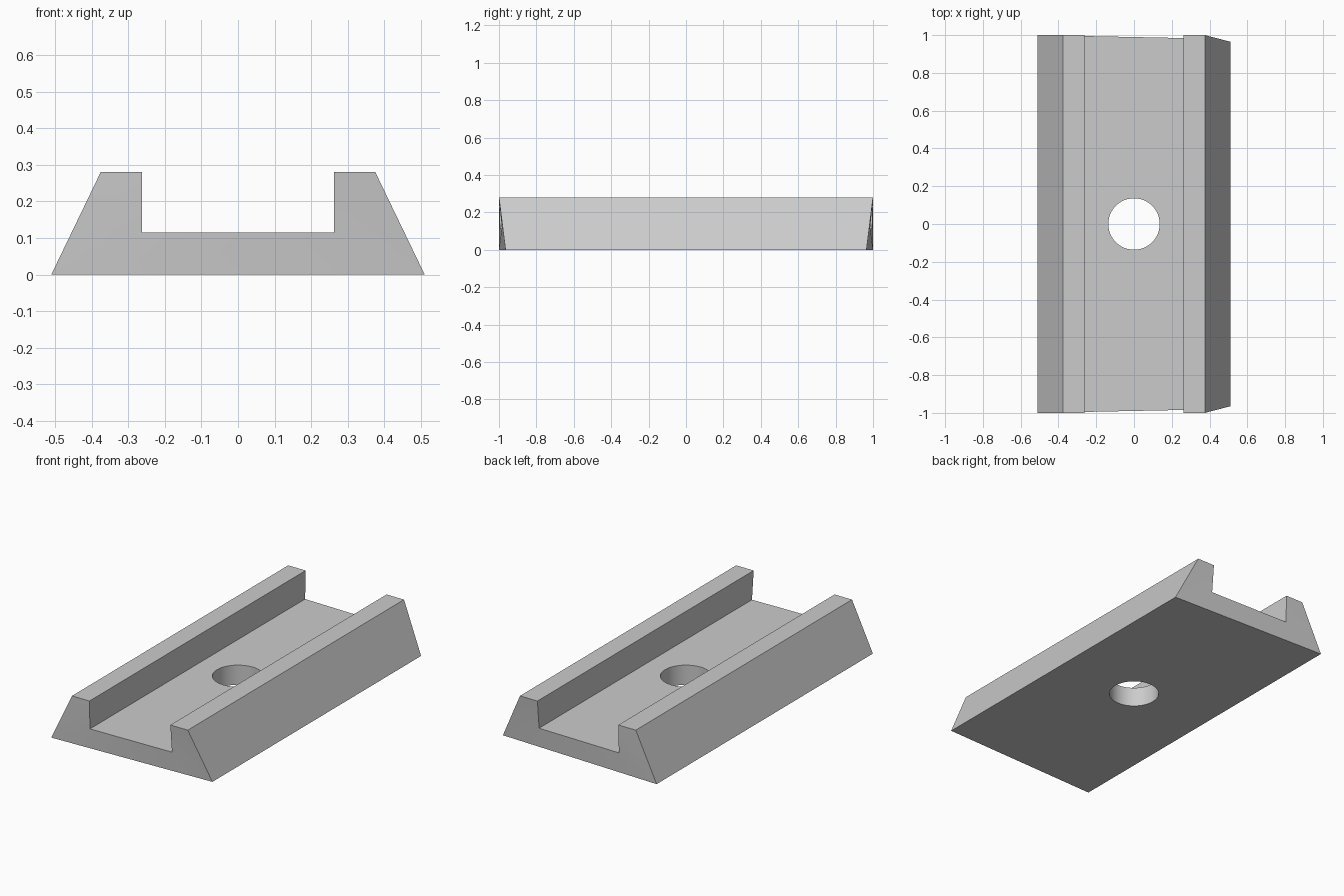
import bpy
import bmesh

cube = bpy.data.objects.get("Cube")
if cube:
    bpy.data.objects.remove(cube, do_unlink=True)

# Plain grey material
grey = bpy.data.materials.new("plain_grey")
grey.use_nodes = True
colour = (0.6, 0.6, 0.6, 1)
grey.diffuse_color = colour
grey.node_tree.nodes["Principled BSDF"].inputs["Base Color"].default_value = colour

HALF_WIDTH, HEIGHT, TAPER = 0.51, 0.28, 0.035
half = [(HALF_WIDTH, 0), (0.375, HEIGHT), (0.262, HEIGHT), (0.262, 0.115)]
profile = [(-x, z) for x, z in half] + half[::-1]


def end_y(x, z):
    """Half length: the ends draw in towards the lower left edge."""
    across = (x + HALF_WIDTH) / (2 * HALF_WIDTH)
    return 1 - TAPER * across * (1 - z / HEIGHT)


# Channel block: trapezoid with two rails, lofted between its slanted ends
bm = bmesh.new()
front, back = [[bm.verts.new((x, side * end_y(x, z), z)) for x, z in profile]
               for side in (-1, 1)]
count = len(profile)
for i in range(count):
    j = (i + 1) % count
    bm.faces.new((front[i], front[j], back[j], back[i]))
for ring in (front, back):
    for part in ((0, 1, 2, 3), (0, 3, 4, 7), (4, 5, 6, 7)):
        bm.faces.new([ring[k] for k in part])
bmesh.ops.recalc_face_normals(bm, faces=bm.faces)
mesh = bpy.data.meshes.new("channel_block")
bm.to_mesh(mesh)
bm.free()
mesh.materials.append(grey)
block = bpy.data.objects.new("channel_block", mesh)
bpy.context.collection.objects.link(block)

# Round hole through the floor
bpy.ops.mesh.primitive_cylinder_add(vertices=64, radius=0.136, depth=1)
cutter = bpy.context.object
cutter.name = "hole_cutter"
cutter.hide_render = True
cutter.data.materials.append(grey)
hole = block.modifiers.new("hole", "BOOLEAN")
hole.operation = "DIFFERENCE"
hole.solver = "EXACT"
hole.object = cutter

bpy.ops.object.select_all(action="DESELECT")
block.select_set(True)
bpy.context.view_layer.objects.active = block
bpy.ops.object.modifier_apply(modifier="hole")
bpy.data.objects.remove(cutter, do_unlink=True)
bpy.ops.object.shade_smooth_by_angle(angle=0.5)
